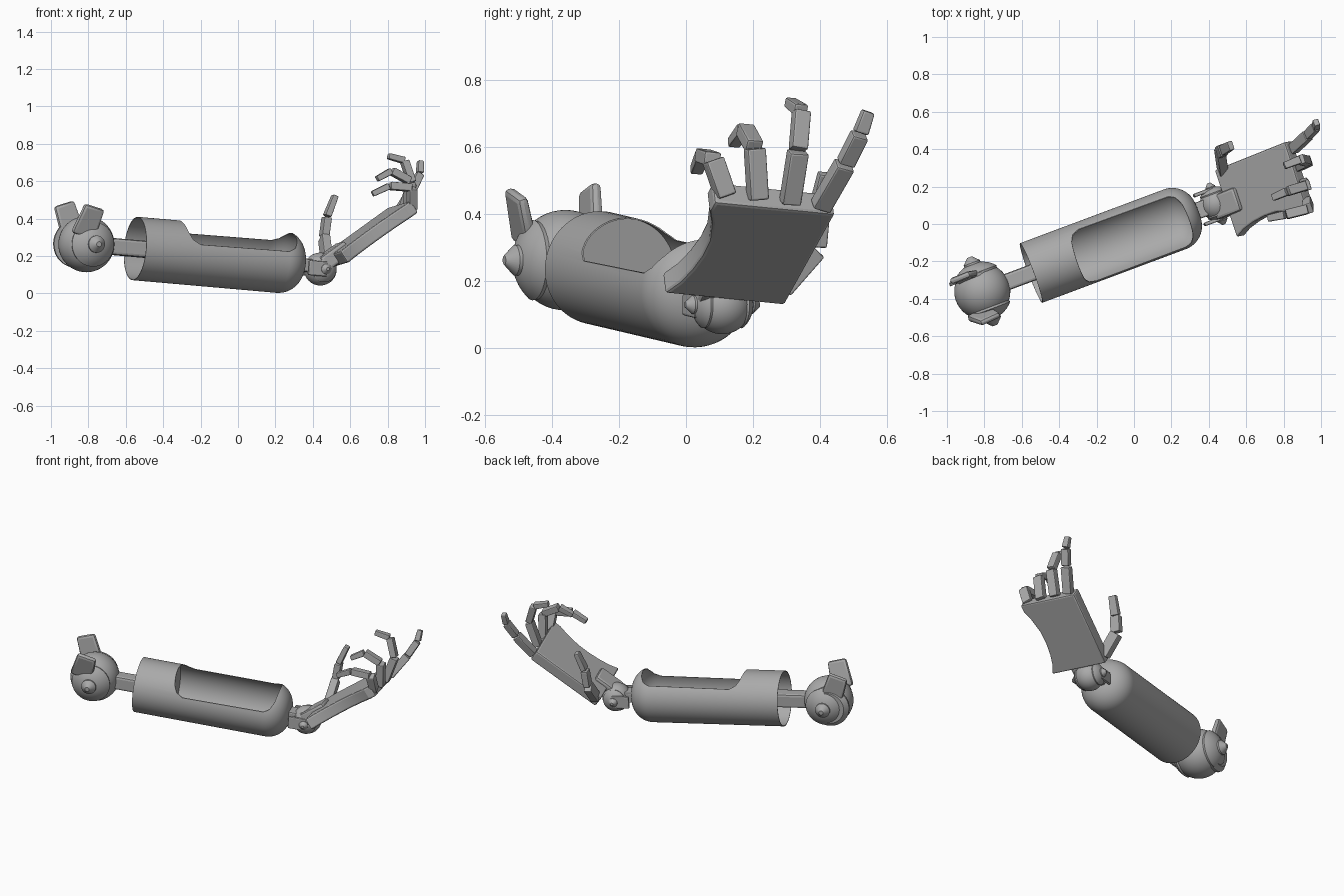
import bpy, bmesh, math
from mathutils import Vector, Matrix

if "Cube" in bpy.data.objects:
    bpy.data.objects.remove(bpy.data.objects["Cube"])

grey = bpy.data.materials.new("plain grey")
grey.use_nodes = True
grey.diffuse_color = (0.4, 0.4, 0.4, 1)
grey.node_tree.nodes["Principled BSDF"].inputs["Base Color"].default_value = (0.4, 0.4, 0.4, 1)


def frame(origin, x, y):
    """Matrix with its x axis along x and its y axis as close to y as possible."""
    x = Vector(x).normalized()
    z = x.cross(Vector(y)).normalized()
    m = Matrix((x, z.cross(x), z)).transposed().to_4x4()
    m.translation = origin
    return m


def finish(name, bm, matrix, bevel=0.0):
    bmesh.ops.recalc_face_normals(bm, faces=bm.faces)
    mesh = bpy.data.meshes.new(name)
    bm.to_mesh(mesh)
    bm.free()
    ob = bpy.data.objects.new(name, mesh)
    bpy.context.collection.objects.link(ob)
    ob.matrix_world = matrix
    mesh.materials.append(grey)
    bpy.ops.object.select_all(action='DESELECT')
    ob.select_set(True)
    bpy.context.view_layer.objects.active = ob
    if bevel:
        mod = ob.modifiers.new("soft edges", 'BEVEL')
        mod.width, mod.segments, mod.limit_method = bevel, 2, 'ANGLE'
        bpy.ops.object.modifier_apply(modifier=mod.name)
    bpy.ops.object.shade_smooth_by_angle(angle=math.radians(20 if bevel else 35))
    return ob


def box(name, matrix, center, size, bevel=0.008, taper=1.0):
    bm = bmesh.new()
    bmesh.ops.create_cube(bm, size=1)
    for v in bm.verts:
        k = taper if v.co.x > 0 else 1
        v.co = Vector((v.co.x * size[0], v.co.y * size[1] * k, v.co.z * size[2] * k)) + Vector(center)
    return finish(name, bm, matrix, bevel)


def bar(name, start, end, width, thick, side, bevel=0.008, taper=1.0):
    start, end = Vector(start), Vector(end)
    length = (end - start).length
    return box(name, frame(start, end - start, side), (length / 2, 0, 0),
               (length, width, thick), bevel, taper)


def lathe(name, profile, matrix, steps=48):
    """Spin (along, radius) points round the local x axis."""
    bm = bmesh.new()
    vs = [bm.verts.new((t, r, 0)) for t, r in profile]
    edges = [bm.edges.new(p) for p in zip(vs, vs[1:])]
    bmesh.ops.spin(bm, geom=vs + edges, axis=(1, 0, 0), cent=(0, 0, 0),
                   angle=math.tau, steps=steps, use_duplicate=False)
    bmesh.ops.remove_doubles(bm, verts=bm.verts, dist=1e-5)
    return finish(name, bm, matrix)


def prism(name, outline, low, high, matrix, bevel=0.0):
    """Extrude an outline of local x, y points from z low to z high."""
    bm = bmesh.new()
    face = bm.faces.new([bm.verts.new((x, y, low)) for x, y in outline])
    new = bmesh.ops.extrude_face_region(bm, geom=[face])["geom"]
    bmesh.ops.translate(bm, vec=(0, 0, high - low),
                        verts=[g for g in new if isinstance(g, bmesh.types.BMVert)])
    return finish(name, bm, matrix, bevel)


def ball(name, center, radius):
    bm = bmesh.new()
    bmesh.ops.create_uvsphere(bm, u_segments=40, v_segments=24, radius=radius)
    return finish(name, bm, Matrix.Translation(center))


# Forearm frame: x towards the wrist, y across, z up
along = Vector((0.934, 0.349, -0.082)).normalized()
across = Vector((-0.35, 0.937, 0))
arm = frame((-0.55, -0.262, 0.24), along, across)

# Forearm shell with a rounded wrist end
R, fillet, straight = 0.17, 0.13, 0.824
profile = [(0, R)]
for i in range(13):
    a = i / 12 * math.pi / 2
    profile.append((straight + fillet * math.sin(a), R - fillet + fillet * math.cos(a)))
profile.append((straight + fillet, 0))
shell = lathe("forearm_shell", profile, arm, 64)
mod = shell.modifiers.new("wall", 'SOLIDIFY')
mod.thickness, mod.offset = 0.004, -1
bpy.ops.object.modifier_apply(modifier=mod.name)

# Opening along the top of the forearm, rolled slightly towards the front
opening = [(0.23, 0.3), (0.238, 0.17), (0.25, 0.13), (0.27, 0.1), (0.31, 0.079),
           (0.82, 0.084), (0.855, 0.1), (0.875, 0.13), (0.885, 0.17), (0.89, 0.3)]
roll = Matrix.Rotation(math.radians(12), 4, 'X') @ Matrix.Rotation(math.pi / 2, 4, 'X')
cutter = prism("opening_cutter", opening, -0.4, 0.4, arm @ roll)
cutter.hide_render = True
bpy.context.view_layer.update()
bpy.context.view_layer.objects.active = shell
mod = shell.modifiers.new("opening", 'BOOLEAN')
mod.operation, mod.object, mod.solver = 'DIFFERENCE', cutter, 'EXACT'
bpy.ops.object.modifier_apply(modifier=mod.name)
bpy.data.objects.remove(cutter)
bpy.ops.object.select_all(action='DESELECT')
shell.select_set(True)
bpy.ops.object.shade_smooth_by_angle(angle=math.radians(35))

# Inner wall that closes the elbow side of the opening
lathe("forearm_bulkhead", [(0.205, 0), (0.205, 0.167), (0.215, 0.167), (0.215, 0)], arm, 64)

# Struts joining the forearm to its joints
box("elbow_strut", arm, (-0.02, 0, 0), (0.46, 0.09, 0.09), 0.015)
box("wrist_strut", arm, (0.98, 0, -0.01), (0.12, 0.09, 0.07), 0.01)


# Ball joints with a raised shield and pivot cap on both sides
def joint(name, center, radius, cap, reach):
    ball(name + "_ball", center, radius)
    shield = [(radius * 1.06 * math.cos(a), radius * 1.06 * math.sin(a))
              for a in (math.radians(7 * i) for i in range(8))]
    shield.append((radius * 0.6, radius * 0.78))
    for label, s in (("front", -1), ("back", 1)):
        pivot = frame(center, across * s, (0, 0, 1))
        lathe(f"{name}_{label}_cap",
              [(radius * 0.9, 0), (radius * 0.9, cap), (radius * 1.08, cap),
               (reach, cap * 0.3), (reach, 0)], pivot, 32)
        lathe(f"{name}_{label}_shield", shield, pivot, 40)


elbow = Vector((-0.811, -0.36, 0.263))
wrist = Vector((0.44, 0.108, 0.13))
joint("elbow", elbow, 0.15, 0.046, 0.195)
joint("wrist", wrist, 0.088, 0.028, 0.118)

# Larger backing disc behind the elbow
lathe("elbow_back_disc", [(0.085, 0), (0.085, 0.127), (0.1, 0.127), (0.125, 0.1), (0.125, 0)],
      frame(elbow - along * 0.025, across, (0, 0, 1)), 48)

# Upright fork tabs above the elbow, given as (along, across, up)
tabs = {"front": ((-0.06, -0.105, 0.04), (-0.01, -0.155, 0.2)),
        "back": ((-0.03, 0.095, 0.02), (-0.088, 0.11, 0.21))}
for label, ends in tabs.items():
    lo, hi = [elbow + along * a + across * b + Vector((0, 0, c)) for a, b, c in ends]
    bar(f"elbow_{label}_tab", lo, hi, 0.14, 0.04, along, 0.016, 0.85)

# Fork plates holding the wrist
for label, s in (("front", -1), ("back", 1)):
    box(f"wrist_{label}_fork", frame(wrist, along, across), (-0.045, s * 0.082, 0),
        (0.11, 0.02, 0.08), 0.008)

# Palm frame: x towards the fingers, y towards the thumb, z out of the palm
palm = frame((0.53, 0.115, 0.145), (0.77, 0.309, 0.556), (-0.306, 0.944, -0.09))
outline = [(0, -0.19), (0.06, -0.163), (0.13, -0.147), (0.21, -0.139), (0.29, -0.142),
           (0.38, -0.165), (0.44, -0.19), (0.488, -0.19), (0.488, 0.19), (0, 0.19)]
prism("palm", outline, 0, 0.075, palm, 0.01)
box("hand_mount", palm, (0.01, 0, 0.055), (0.17, 0.13, 0.085), 0.015)

# Fingers and thumb as chains of blocks through their joints
hand_side = palm.to_3x3() @ Vector((0, 1, 0))
digits = {
    "little_finger": [(0.93, 0.12, 0.45), (0.93, 0.08, 0.565), (0.81, 0.05, 0.575), (0.715, 0.03, 0.53)],
    "ring_finger": [(0.91, 0.215, 0.44), (0.92, 0.205, 0.6), (0.82, 0.175, 0.655), (0.74, 0.14, 0.61)],
    "middle_finger": [(0.88, 0.31, 0.43), (0.93, 0.335, 0.59), (0.89, 0.345, 0.71), (0.8, 0.31, 0.735)],
    "index_finger": [(0.85, 0.4, 0.42), (0.93, 0.475, 0.55), (0.972, 0.52, 0.64), (0.975, 0.545, 0.71)],
    "thumb": [(0.475, 0.28, 0.18), (0.46, 0.385, 0.3), (0.475, 0.395, 0.41), (0.52, 0.42, 0.525)],
}
for name, joints in digits.items():
    points = [Vector(p) for p in joints]
    base_width = 0.072 if name == "thumb" else 0.058
    for i, (a, b) in enumerate(zip(points, points[1:])):
        gap = (b - a).normalized() * 0.003
        bar(f"{name}_segment_{i + 1}", a + gap, b - gap, base_width - 0.007 * i,
            0.048 - 0.006 * i, hand_side, 0.006, 0.85 if i == 2 else 1.0)
